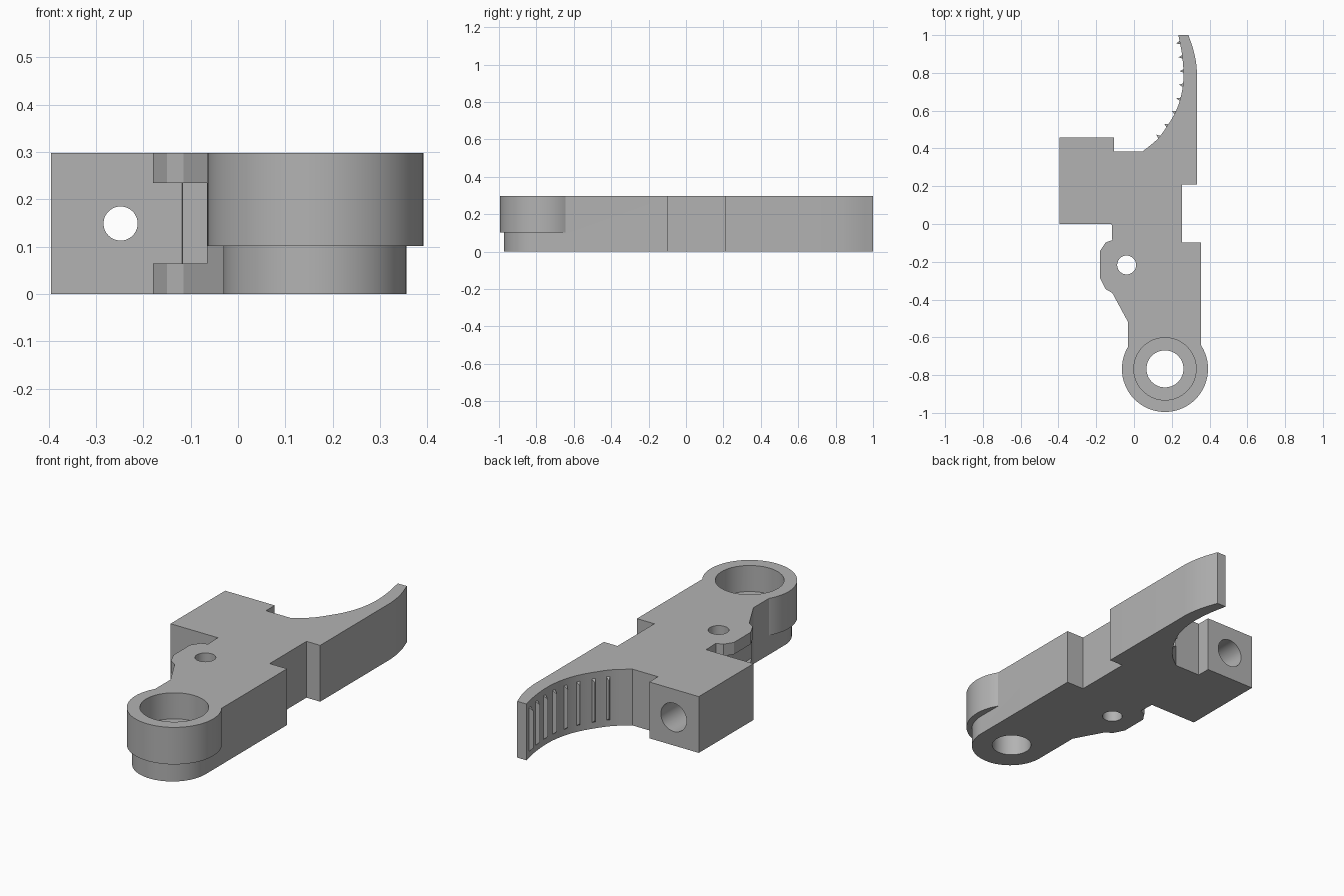
import bpy, bmesh, math
from mathutils import Vector, Matrix

cube = bpy.data.objects.get("Cube")
if cube:
    bpy.data.objects.remove(cube, do_unlink=True)

H = 0.298
PIVOT = (0.164, -0.767)

grey = bpy.data.materials.new("plain grey")
grey.use_nodes = True
grey.diffuse_color = (0.45, 0.45, 0.45, 1)
grey.node_tree.nodes["Principled BSDF"].inputs["Base Color"].default_value = (0.45, 0.45, 0.45, 1)


def finish(name, bm):
    bmesh.ops.recalc_face_normals(bm, faces=bm.faces)
    mesh = bpy.data.meshes.new(name)
    bm.to_mesh(mesh)
    bm.free()
    mesh.materials.append(grey)
    obj = bpy.data.objects.new(name, mesh)
    bpy.context.scene.collection.objects.link(obj)
    return obj


def prism(name, outline, z0, z1):
    bm = bmesh.new()
    face = bm.faces.new([bm.verts.new((x, y, z0)) for x, y in outline])
    new = bmesh.ops.extrude_face_region(bm, geom=[face])["geom"]
    bmesh.ops.translate(bm, vec=(0, 0, z1 - z0),
                        verts=[v for v in new if isinstance(v, bmesh.types.BMVert)])
    return finish(name, bm)


def cylinder(name, radius, start, end):
    a, b = Vector(start), Vector(end)
    bm = bmesh.new()
    turn = (b - a).to_track_quat("Z", "Y").to_matrix().to_4x4()
    bmesh.ops.create_cone(bm, cap_ends=True, segments=64, radius1=radius, radius2=radius,
                          depth=(b - a).length, matrix=Matrix.Translation((a + b) / 2) @ turn)
    return finish(name, bm)


def combine(target, tool, operation):
    mod = target.modifiers.new(tool.name, "BOOLEAN")
    mod.operation, mod.object, mod.solver = operation, tool, "EXACT"
    bpy.context.view_layer.objects.active = target
    bpy.ops.object.modifier_apply(modifier=mod.name)
    bpy.data.objects.remove(tool, do_unlink=True)


def spline(points, steps=4):
    """Smooth curve through the points."""
    p = [Vector(q) for q in points]
    p = [2 * p[0] - p[1]] + p + [2 * p[-1] - p[-2]]
    out = []
    for a, b, c, d in zip(p, p[1:], p[2:], p[3:]):
        for i in range(steps):
            t = i / steps
            out.append((2 * b + (c - a) * t + (2 * a - 5 * b + 4 * c - d) * t * t
                        + (3 * b - a - 3 * c + d) * t ** 3) / 2)
    return out + [p[-2]]


# Plan outline: block, concave finger face, curved back, rear notch, pivot end, side lug
finger = spline([(0.045, 0.384), (0.12, 0.445), (0.17, 0.51), (0.213, 0.58), (0.24, 0.645),
                 (0.257, 0.72), (0.262, 0.80), (0.254, 0.90), (0.235, 1.0)])
back = spline([(0.288, 1.0), (0.312, 0.93), (0.327, 0.865), (0.334, 0.80)])
end = [(0.1625 + 0.1935 * math.cos(a), -0.78 - 0.1935 * math.sin(a))
       for a in (math.pi * i / 32 for i in range(33))]
lug = [(-0.031, -0.52), (-0.115, -0.365), (-0.15, -0.345), (-0.18, -0.285),
       (-0.18, -0.143), (-0.15, -0.098), (-0.115, -0.085), (-0.118, 0)]
block = [(-0.395, 0), (-0.395, 0.457), (-0.105, 0.457), (-0.105, 0.384)]
notch = [(0.334, 0.21), (0.254, 0.21), (0.254, -0.098), (0.356, -0.098)]
body = prism("lever_body", block + finger + back + notch + end + lug, 0, H)

# Pivot collar with stepped bore
combine(body, cylinder("pivot_collar", 0.228, (*PIVOT, 0.102), (*PIVOT, H)), "UNION")
combine(body, cylinder("pivot_recess", 0.165, (*PIVOT, 0.16), (*PIVOT, 0.5)), "DIFFERENCE")
combine(body, cylinder("pivot_bore", 0.098, (*PIVOT, -0.2), (*PIVOT, 0.5)), "DIFFERENCE")

# Slot through the side lug, and its pin hole
slot = [(-0.3, -0.5), (-0.065, -0.5), (-0.065, -0.02), (-0.3, -0.02)]
combine(body, prism("lug_slot", slot, 0.065, 0.235), "DIFFERENCE")
combine(body, cylinder("pin_hole", 0.05, (-0.039, -0.217, -0.2), (-0.039, -0.217, 0.5)), "DIFFERENCE")

# Stepped hole along the block
combine(body, cylinder("block_hole", 0.036, (-0.248, -0.2, 0.149), (-0.248, 0.6, 0.149)), "DIFFERENCE")
combine(body, cylinder("block_recess", 0.075, (-0.248, 0.16, 0.149), (-0.248, 0.6, 0.149)), "DIFFERENCE")

bpy.ops.object.select_all(action="DESELECT")
body.select_set(True)
bpy.context.view_layer.objects.active = body
bpy.ops.object.shade_smooth_by_angle(angle=math.radians(20))

# Grip ridges: wedges with sloped ends standing on the finger face
bm = bmesh.new()
for y in (0.46, 0.52, 0.59, 0.66, 0.735, 0.81, 0.885, 0.96):
    i = next(k for k in range(len(finger) - 1) if finger[k + 1].y >= y)
    a, b = finger[i], finger[i + 1]
    spot = a.lerp(b, (y - a.y) / (b.y - a.y))
    along = (b - a).normalized()
    out = Vector((-along.y, along.x))
    root = spot - out * 0.004
    tip = spot + out * 0.02
    for z0, z1 in ((0.03, 0.05),):
        base = [root + along * 0.011, root - along * 0.011]
        low = [bm.verts.new((*q, z0)) for q in base]
        high = [bm.verts.new((*q, H - z0)) for q in base]
        t0, t1 = bm.verts.new((*tip, z1)), bm.verts.new((*tip, H - z1))
        for f in ((low[0], low[1], t0), (high[1], high[0], t1), (low[0], t0, t1, high[0]),
                  (t0, low[1], high[1], t1), (low[1], low[0], high[0], high[1])):
            bm.faces.new(f)
finish("grip_ridges", bm)
